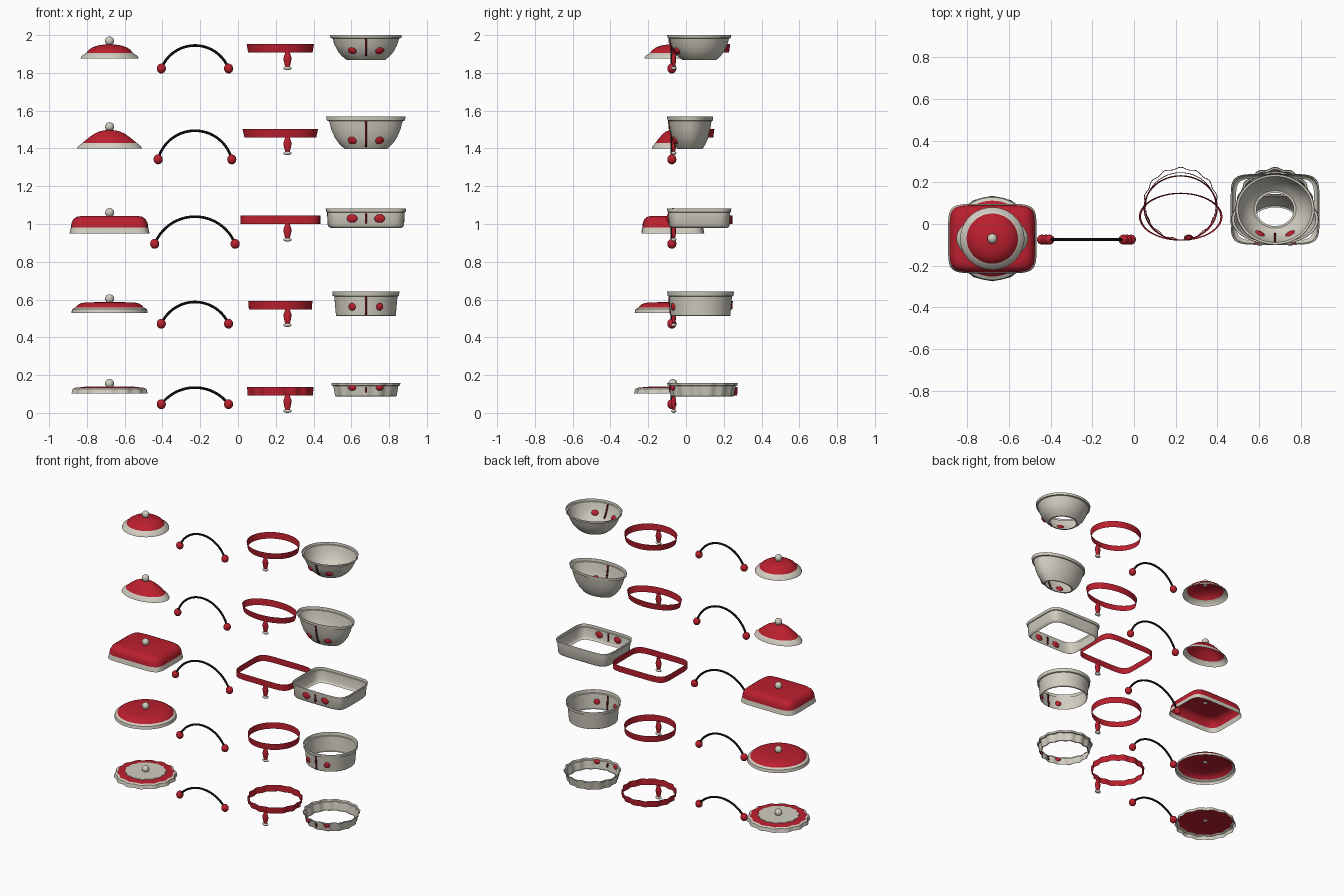
import bpy, bmesh
from math import sin, cos, pi, asin, atan2, sqrt, copysign
from mathutils import Vector, Matrix

if "Cube" in bpy.data.objects:
    bpy.data.objects.remove(bpy.data.objects["Cube"])


def material(name, r, g, b):
    m = bpy.data.materials.new(name)
    m.use_nodes = True
    m.diffuse_color = (r, g, b, 1)
    m.node_tree.nodes["Principled BSDF"].inputs["Base Color"].default_value = (r, g, b, 1)
    return m


RED = material("red enamel", .5, .014, .028)
CREAM = material("cream enamel", .64, .61, .53)
DARK = material("dark red", .12, .006, .014)
BLACK = material("black wire", .012, .01, .012)


def finish(name, bm, mat, angle=35):
    mesh = bpy.data.meshes.new(name)
    bm.to_mesh(mesh)
    bm.free()
    mesh.materials.append(mat)
    ob = bpy.data.objects.new(name, mesh)
    bpy.context.collection.objects.link(ob)
    bpy.ops.object.select_all(action="DESELECT")
    ob.select_set(True)
    bpy.context.view_layer.objects.active = ob
    bpy.ops.object.shade_smooth_by_angle(angle=angle * pi / 180)
    return ob


def outline(style, a):
    """Unit cross-section: round, rounded rectangle or scalloped."""
    c, s = cos(a), sin(a)
    if style == "rect":
        return tuple(copysign(abs(v) ** .33, v) for v in (c, s))
    k = .975 + .025 * cos(14 * (a + pi / 2)) if style == "scallop" else 1
    return c * k, s * k


def shell(name, profile, mat, center, size, style="round", cap=False, steps=112):
    """Sweep (scale, height) points around an outline, bottom to top."""
    bm = bmesh.new()
    cx, cy, cz = center
    rings = []
    for k, z in profile:
        pts = [outline(style, 2 * pi * i / steps) for i in range(steps)]
        rings.append([bm.verts.new((cx + size[0] * k * x, cy + size[1] * k * y, cz + z))
                      for x, y in pts])
    for a, b in zip(rings, rings[1:]):
        for i in range(steps):
            j = (i + 1) % steps
            bm.faces.new((a[i], a[j], b[j], b[i]))
    if cap:
        bm.faces.new(rings[-1])
    return finish(name, bm, mat)


def ball(name, mat, center, size, turn=Matrix()):
    bm = bmesh.new()
    bmesh.ops.create_uvsphere(bm, u_segments=24, v_segments=14, radius=1)
    bm.transform(Matrix.Translation(center) @ turn @ Matrix.Diagonal((*size, 1)))
    return finish(name, bm, mat)


def wire_handle(name, half, foot, top):
    """Thin arched wire with a ball at each end."""
    cx, y, h = -.228, -.075, top - foot
    radius = (half * half + h * h) / (2 * h)
    reach = atan2(half, radius - h)
    bm = bmesh.new()
    rows = []
    n, sides = 32, 8
    for i in range(n + 1):
        a = reach * (2 * i / n - 1)
        out = Vector((sin(a), 0, cos(a)))
        mid = Vector((cx, y, top - radius)) + out * radius
        rows.append([bm.verts.new(mid + .007 * (out * cos(t) + Vector((0, sin(t), 0))))
                     for t in (2 * pi * j / sides for j in range(sides))])
    for a, b in zip(rows, rows[1:]):
        for j in range(sides):
            k = (j + 1) % sides
            bm.faces.new((a[j], a[k], b[k], b[j]))
    finish(name + "_wire", bm, BLACK)
    for side in (-1, 1):
        ball(name + "_ball", RED, (cx + side * half, y, foot), (.024, .024, .026))


def scale_at(profile, t):
    for (k0, t0), (k1, t1) in zip(profile, profile[1:]):
        if t0 <= t <= t1 and t1 > t0:
            return k0 + (k1 - k0) * (t - t0) / (t1 - t0)
    return profile[-1][0]


def front_y(style, size, k, x):
    """Front wall depth at sideways offset x."""
    u = min(abs(x) / (size[0] * k), .99)
    return -size[1] * k * ((1 - u ** 6) ** (1 / 6) if style == "rect" else sqrt(1 - u * u))


def vessel(name, profile, style, size, bottom, top, eye, stripe):
    """Open vessel with two oval studs and a centre stripe in front."""
    h, cx, cy = top - bottom, .677, -.1 + size[1]
    shell(name, [(k, t * h) for k, t in profile], CREAM, (cx, cy, bottom), size, style)
    t, wide, tall = eye
    k = scale_at(profile, t)
    step = .1
    lean = atan2((scale_at(profile, t + step) - scale_at(profile, t - step)) * size[1],
                 2 * step * h)
    for side in (-1, 1):
        x = side * .073
        yaw = 0 if style == "rect" else asin(x / (size[0] * k))
        turn = Matrix.Rotation(yaw, 4, "Z") @ Matrix.Rotation(lean, 4, "X")
        ball(name + "_stud", RED, (cx + x, cy + front_y(style, size, k, x), bottom + t * h),
             (wide, .01, tall), turn)
    bm = bmesh.new()
    rows = []
    for i in range(8):
        t = stripe[0] + (stripe[1] - stripe[0]) * i / 7
        y = cy - size[1] * scale_at(profile, t)
        rows.append([bm.verts.new((cx + s * .005, y, bottom + t * h)) for s in (-1, 1)])
    for a, b in zip(rows, rows[1:]):
        bm.faces.new((a[0], a[1], b[1], b[0]))
    ob = finish(name + "_stripe", bm, DARK)
    mod = ob.modifiers.new("thickness", "SOLIDIFY")
    mod.thickness, mod.offset = .009, 0


# Lid profiles: rim, then dome
DOME = ([(1, 0), (.97, .012), (.8, .03)],
        [(.8, .03), (.72, .046), (.58, .06), (.4, .069), (.2, .074), (.04, .076)])
PEAK = ([(1, 0), (.97, .011), (.83, .03)],
        [(.83, .03), (.65, .056), (.48, .077), (.32, .09), (.16, .096), (.04, .098)])
BOX = ([(1, 0), (.965, .032)],
       [(.965, .032), (.95, .056), (.9, .076), (.82, .088), (.7, .092), (.04, .093)])
LOW = ([(1, 0), (.98, .02), (.9, .029)],
       [(.9, .029), (.84, .042), (.76, .051), (.62, .056), (.04, .058)])
FLAT = ([(1, 0), (.97, .024), (.9, .03)], [(.9, .03), (.66, .035), (.04, .035)])

# Vessel profiles as fractions of height
BOWL = [(.47, 0), (.53, 0), (.67, .16), (.78, .35), (.87, .6), (.93, .87), (.985, .88), (1, 1)]
PAN = [(.86, 0), (.89, .03), (.94, .8), (.985, .82), (1, 1)]
TRAY = [(.88, 0), (.92, .04), (.95, .14), (.965, .8), (.99, .82), (1, 1)]

SETS = [
    dict(name="round_bowl", style="round", base=1.815,
         lid=DOME, lid_size=(.154, .15), lid_z=1.876, arch=(.178, 1.823, 1.945),
         band=(.178, .157), taper=.96, vessel=BOWL, size=(.19, .17), span=(1.868, 2),
         eye=(.37, .025, .019), stripe=(.19, .87)),
    dict(name="oval_bowl", style="round", base=1.365,
         lid=PEAK, lid_size=(.172, .11), lid_z=1.4, arch=(.195, 1.342, 1.494),
         band=(.2, .115), taper=.95, vessel=BOWL, size=(.21, .122), span=(1.396, 1.568),
         eye=(.27, .025, .021), stripe=(.08, .87)),
    dict(name="square_dish", style="rect", base=.907,
         lid=BOX, lid_size=(.212, .167), lid_z=.95, arch=(.213, .895, 1.039),
         band=(.212, .163), taper=1, vessel=TRAY, size=(.213, .17), span=(.98, 1.082),
         eye=(.48, .028, .022), stripe=(.22, .75)),
    dict(name="deep_pot", style="round", base=.455,
         lid=LOW, lid_size=(.202, .202), lid_z=.529, arch=(.178, .472, .587),
         band=(.17, .164), taper=.98, vessel=PAN, size=(.178, .177), span=(.512, .643),
         eye=(.38, .02, .02), stripe=(.05, .8)),
    dict(name="scalloped_dish", style="scallop", base=0,
         lid=FLAT, lid_size=(.206, .205), lid_z=.103, arch=(.178, .046, .134),
         band=(.18, .177), taper=.98, vessel=PAN, size=(.187, .187), span=(.087, .157),
         eye=(.66, .022, .015), stripe=(.3, .68)),
]

for s in SETS:
    name, style = s["name"], s["style"]

    # Lid with knob
    rim, dome = s["lid"]
    spot = (-.68, -.07, s["lid_z"])
    shell(name + "_lid_rim", rim, CREAM, spot, s["lid_size"], style)
    shell(name + "_lid_dome", dome, RED, spot, s["lid_size"], style, cap=True)
    peak = dome[-1][1]
    if s["lid"] is FLAT:
        shell(name + "_lid_plate", [(.66, peak), (.65, peak + .003)], CREAM, spot,
              s["lid_size"], style, cap=True)
    ball(name + "_knob", CREAM, (spot[0], spot[1], spot[2] + peak + .017), (.024, .024, .024))

    # Arched handle
    wire_handle(name + "_handle", *s["arch"])

    # Band with hanging grip
    base, band = s["base"], s["band"]
    shell(name + "_band", [(s["taper"], .093), (1, .137)], RED,
          (.224, -.08 + band[1], base), band, style)
    grip = [(.55, .016), (.75, .03), (1, .055), (.95, .07), (.7, .084), (.6, .1)]
    shell(name + "_grip", grip, RED, (.262, -.065, base), (.021, .013), cap=True, steps=24)
    ball(name + "_grip_foot", CREAM, (.262, -.065, base + .01), (.022, .014, .01))

    # Vessel
    vessel(name + "_vessel", s["vessel"], style, s["size"], *s["span"], s["eye"], s["stripe"])
